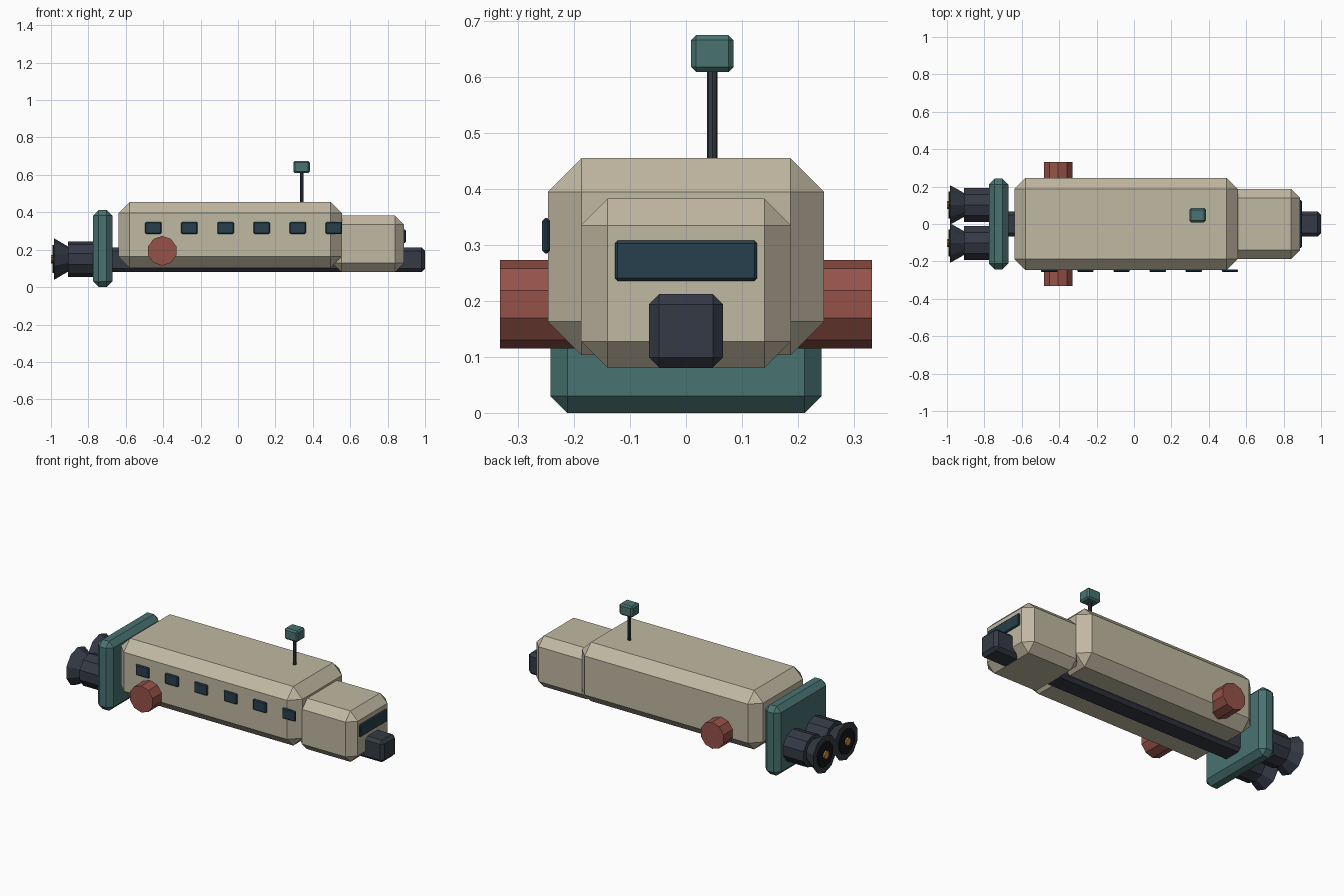
import bpy, bmesh
from math import pi
from mathutils import Matrix, Vector

if "Cube" in bpy.data.objects:
    bpy.data.objects.remove(bpy.data.objects["Cube"])


def material(name, rgb):
    m = bpy.data.materials.new(name)
    m.diffuse_color = (*rgb, 1)
    m.use_nodes = True
    m.node_tree.nodes["Principled BSDF"].inputs["Base Color"].default_value = m.diffuse_color
    return m


CREAM = material("cream_paint", (0.53, 0.48, 0.36))
TEAL = material("teal_paint", (0.065, 0.17, 0.165))
DARK = material("dark_metal", (0.035, 0.042, 0.06))
RED = material("red_paint", (0.30, 0.085, 0.065))
GLASS = material("glass", (0.02, 0.05, 0.075))
BLACK = material("nozzle_black", (0.008, 0.008, 0.01))
GLOW = material("amber", (0.6, 0.28, 0.06))


def add_object(name, bm, mat):
    mesh = bpy.data.meshes.new(name)
    bm.to_mesh(mesh)
    bm.free()
    mesh.materials.append(mat)
    ob = bpy.data.objects.new(name, mesh)
    bpy.context.collection.objects.link(ob)
    return ob


def box(name, x, y, z, chamfer, mat):
    """Chamfered box from (min, max) ranges."""
    lo, hi = Vector((x[0], y[0], z[0])), Vector((x[1], y[1], z[1]))
    bm = bmesh.new()
    bmesh.ops.create_cube(bm, size=1, matrix=Matrix.Translation((lo + hi) / 2)
                          @ Matrix.Diagonal((*(hi - lo), 1)))
    bmesh.ops.bevel(bm, geom=bm.edges[:], offset=chamfer, segments=1,
                    affect='EDGES', profile=0.5)
    return add_object(name, bm, mat)


def tube(name, axis, start, end, centre, r1, r2, sides, mat):
    """Faceted cylinder or cone along an axis; centre gives the other two coordinates."""
    rot = {'x': Matrix.Rotation(pi / 2, 4, 'Y'),
           'y': Matrix.Rotation(-pi / 2, 4, 'X'),
           'z': Matrix.Identity(4)}[axis]
    loc = list(centre)
    loc.insert('xyz'.index(axis), (start + end) / 2)
    # radial vertices start on local Y
    rot = rot @ Matrix.Rotation(pi / 2, 4, 'Z')
    bm = bmesh.new()
    bmesh.ops.create_cone(bm, cap_ends=True, segments=sides, radius1=r1, radius2=r2,
                          depth=end - start, matrix=Matrix.Translation(loc) @ rot)
    return add_object(name, bm, mat)


# Main body, cabin, keel beam and rear plate
box("hull", (-0.64, 0.555), (-0.247, 0.247), (0.103, 0.455), 0.06, CREAM)
box("cabin", (0.505, 0.887), (-0.188, 0.188), (0.08, 0.383), 0.048, CREAM)
box("keel_beam", (-0.72, 1.0), (-0.066, 0.066), (0.081, 0.212), 0.018, DARK)
box("rear_plate", (-0.775, -0.672), (-0.242, 0.242), (0.0, 0.413), 0.03, TEAL)

# Windows: a row on the front side only, plus the windshield
for i in range(6):
    cx = -0.453 + 0.1932 * i
    box(f"side_window_{i + 1}", (cx - 0.044, cx + 0.044), (-0.257, -0.243),
        (0.285, 0.348), 0.005, GLASS)
box("windshield", (0.88, 0.897), (-0.127, 0.127), (0.236, 0.308), 0.005, GLASS)

# Engines and side pods, in mirrored pairs
for side, s in (("front", -1), ("back", 1)):
    c = (0.102 * s, 0.15)
    tube(f"engine_{side}", 'x', -0.91, -0.74, c, 0.095, 0.095, 10, DARK)
    tube(f"nozzle_{side}", 'x', -0.985, -0.905, c, 0.112, 0.065, 10, DARK)
    tube(f"nozzle_throat_{side}", 'x', -0.991, -0.975, c, 0.075, 0.075, 10, BLACK)
    tube(f"nozzle_glow_{side}", 'x', -1.0, -0.98, c, 0.023, 0.023, 10, GLOW)
    ends = sorted((0.2 * s, 0.332 * s))
    pod = tube(f"side_pod_{side}", 'y', *ends, (-0.405, 0.194), 0.079, 0.079, 10, RED)
    # turn the pod so a corner points up
    pivot = Matrix.Translation((-0.405, 0, 0.194))
    pod.data.transform(pivot @ Matrix.Rotation(pi / 2, 4, 'Y') @ pivot.inverted())

# Antenna
tube("antenna_mast", 'z', 0.43, 0.62, (0.34, 0.047), 0.0095, 0.0095, 8, DARK)
box("antenna_head", (0.296, 0.384), (0.009, 0.085), (0.609, 0.675), 0.009, TEAL)
